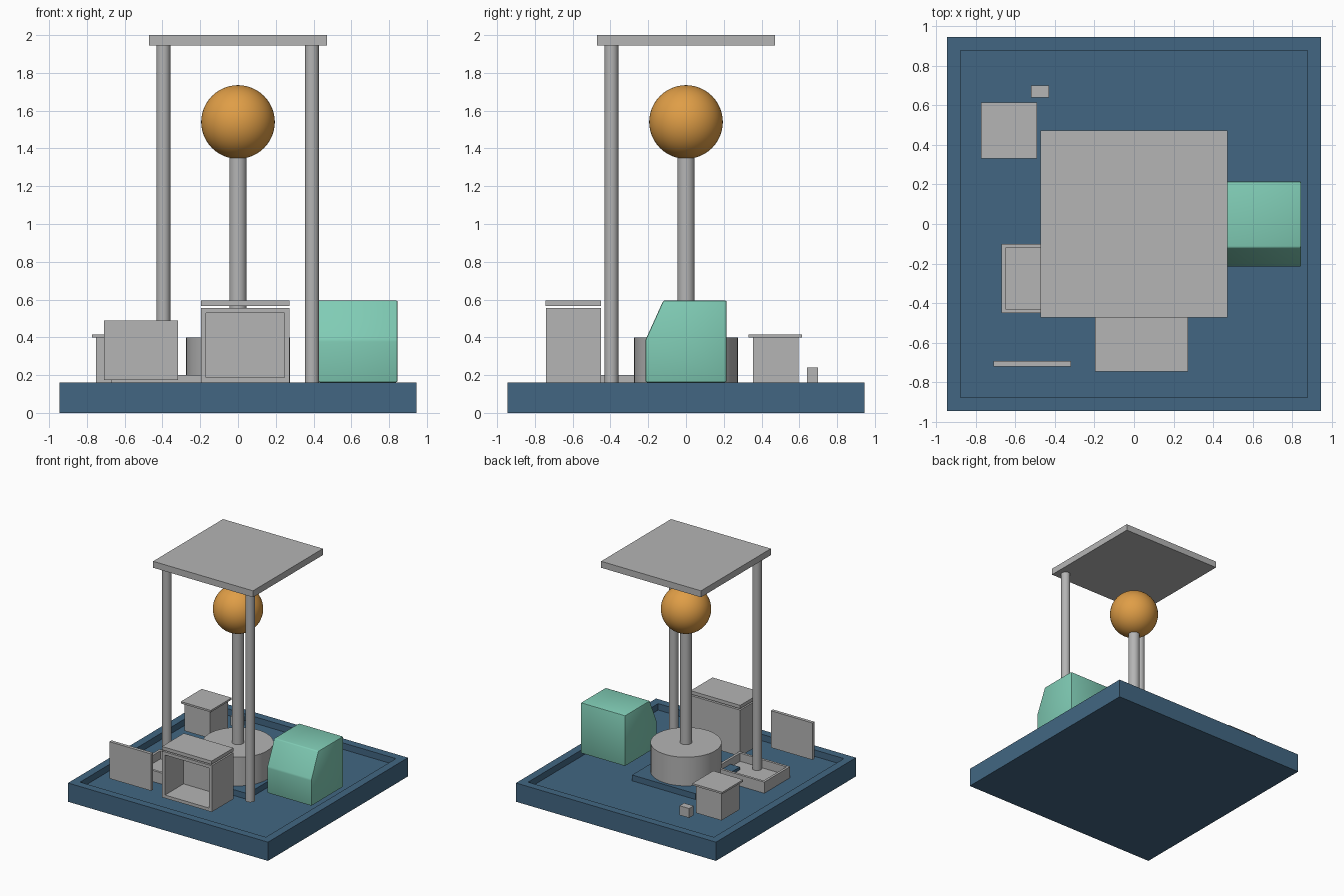
import bpy, bmesh, math
from mathutils import Vector, Matrix

if "Cube" in bpy.data.objects:
    bpy.data.objects.remove(bpy.data.objects["Cube"])


def material(name, rgb):
    m = bpy.data.materials.new(name)
    m.diffuse_color = (*rgb, 1.0)
    m.use_nodes = True
    m.node_tree.nodes["Principled BSDF"].inputs["Base Color"].default_value = m.diffuse_color
    return m


GREY = material("plain grey", (0.46, 0.46, 0.46))
BLUE = material("slate blue", (0.054, 0.134, 0.224))
TEAL = material("mint teal", (0.215, 0.60, 0.46))
AMBER = material("amber", (0.74, 0.34, 0.062))


def finish(bm, name, mat, smooth=False):
    bmesh.ops.recalc_face_normals(bm, faces=bm.faces[:])
    me = bpy.data.meshes.new(name)
    bm.to_mesh(me)
    bm.free()
    me.materials.append(mat)
    ob = bpy.data.objects.new(name, me)
    bpy.context.collection.objects.link(ob)
    if smooth:
        bpy.ops.object.select_all(action='DESELECT')
        ob.select_set(True)
        bpy.context.view_layer.objects.active = ob
        bpy.ops.object.shade_smooth_by_angle(angle=math.radians(35))
    return ob


def box(name, mat, xs, ys, zs, recess=None):
    """Box from ranges; recess = (face direction, rim width, depth)."""
    bm = bmesh.new()
    bmesh.ops.create_cube(bm, size=1)
    for v in bm.verts:
        v.co = Vector([r[0] + (c + 0.5) * (r[1] - r[0])
                       for c, r in zip(v.co, (xs, ys, zs))])
    if recess:
        direction, rim, depth = Vector(recess[0]), recess[1], recess[2]
        bm.normal_update()
        face = max(bm.faces, key=lambda f: f.normal.dot(direction))
        bmesh.ops.inset_region(bm, faces=[face], thickness=rim)
        new = bmesh.ops.extrude_discrete_faces(bm, faces=[face])["faces"]
        bmesh.ops.translate(bm, verts=new[0].verts[:], vec=-direction * depth)
    return finish(bm, name, mat)


def cylinder(name, mat, x, y, r, z0, z1, sides=32):
    bm = bmesh.new()
    bmesh.ops.create_cone(bm, cap_ends=True, segments=sides, radius1=r, radius2=r,
                          depth=z1 - z0,
                          matrix=Matrix.Translation((x, y, (z0 + z1) / 2)))
    return finish(bm, name, mat, True)


UP, FRONT = (0, 0, 1), (0, -1, 0)
DECK = 0.16     # rim height
FLOOR = 0.105   # sunken floor height

# Base with sunken floor and central plinth
box("base_tray", BLUE, (-.945, .945), (-.945, .945), (0, DECK), (UP, .095, DECK - FLOOR))
box("plinth", BLUE, (-.3, .3), (-.3, .3), (FLOOR - .005, .155))

# Drum, pole and ball
cylinder("drum", GREY, 0, 0, .275, .155, .40, 48)
cylinder("centre_pole", GREY, 0, 0, .046, .40, 1.35)
bm = bmesh.new()
bmesh.ops.create_uvsphere(bm, u_segments=48, v_segments=24, radius=.195,
                          matrix=Matrix.Translation((0, 0, 1.54)))
finish(bm, "ball", AMBER, True)

# Canopy on two front posts
box("canopy_roof", GREY, (-.472, .472), (-.472, .472), (1.945, 2.0))
cylinder("canopy_post_left", GREY, -.395, -.395, .037, .13, 1.945)
cylinder("canopy_post_right", GREY, .392, -.395, .037, DECK, 1.945)

# Shallow bin around the left post
box("shallow_bin", GREY, (-.67, -.19), (-.45, -.10), (FLOOR - .004, .20), (UP, .03, .07))

# Open-fronted kiosk with raised lid
box("kiosk_body", GREY, (-.197, .272), (-.742, -.45), (DECK, .555), (FRONT, .038, .25))
box("kiosk_lid", GREY, (-.197, .272), (-.745, -.45), (.567, .596))

# Upright panel
box("standing_panel", GREY, (-.71, -.318), (-.72, -.692), (.175, .49))

# Lidded stand and small block at the back
box("stand_body", GREY, (-.752, -.512), (.355, .595), (DECK, .40))
box("stand_lid", GREY, (-.773, -.49), (.332, .615), (.398, .414))
box("small_block", GREY, (-.52, -.43), (.64, .70), (DECK, .24))

# Cabinet with a sloped front shoulder, extruded along x
profile = [(-.215, .162), (.215, .162), (.215, .595), (-.12, .595), (-.215, .385)]
bm = bmesh.new()
side = bm.faces.new([bm.verts.new((.425, y, z)) for y, z in profile])
ext = bmesh.ops.extrude_face_region(bm, geom=[side])["geom"]
bmesh.ops.translate(bm, vec=(.42, 0, 0),
                    verts=[g for g in ext if isinstance(g, bmesh.types.BMVert)])
bmesh.ops.recalc_face_normals(bm, faces=bm.faces[:])
bmesh.ops.bevel(bm, geom=bm.edges[:], offset=.008, segments=2, profile=.5,
                affect='EDGES')
finish(bm, "sloped_cabinet", TEAL, True)
